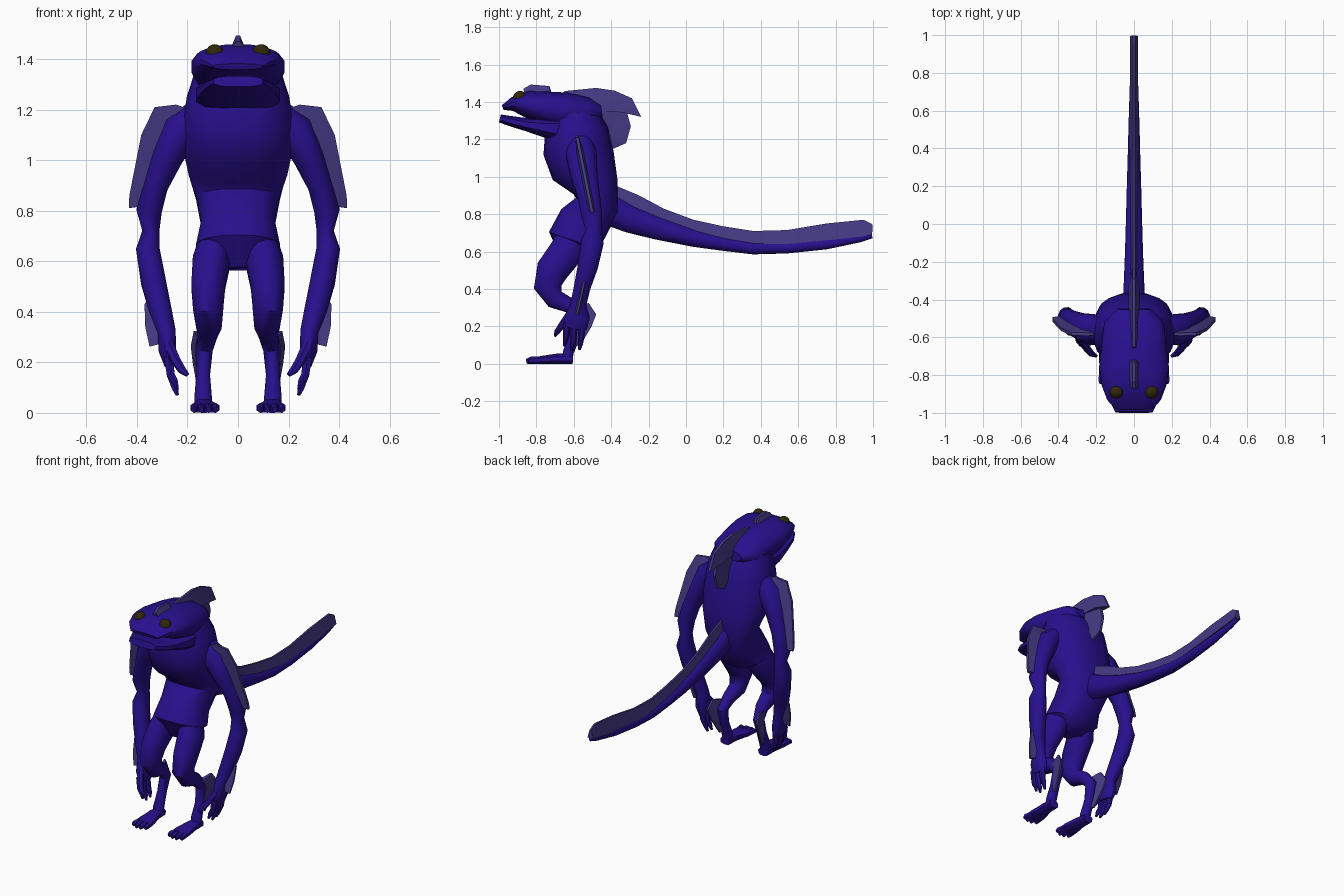
import bpy, bmesh, math
from mathutils import Vector


def material(name, rgb):
    m = bpy.data.materials.new(name)
    m.diffuse_color = (*rgb, 1)
    return m


SKIN = material("indigo skin", (0.021, 0.005, 0.27))
FIN = material("pale violet fin", (0.058, 0.042, 0.23))
EYE = material("dark amber eye", (0.03, 0.021, 0.003))


def finish(bm, name, mat, mirror=False, angle=40):
    bmesh.ops.recalc_face_normals(bm, faces=bm.faces)
    me = bpy.data.meshes.new(name)
    bm.to_mesh(me)
    bm.free()
    ob = bpy.data.objects.new(name, me)
    bpy.context.collection.objects.link(ob)
    me.materials.append(mat)
    bpy.ops.object.select_all(action='DESELECT')
    ob.select_set(True)
    bpy.context.view_layer.objects.active = ob
    bpy.ops.object.shade_smooth_by_angle(angle=math.radians(angle))
    if mirror:
        ob.modifiers.new("mirror", 'MIRROR').use_mirror_merge = False
    return ob


def add_loft(bm, stations, n=12, power=1.0):
    """Rings (x, y, z, half width, half depth) square to the path."""
    pts = [Vector(s[:3]) for s in stations]
    rings = []
    for i, s in enumerate(stations):
        t = (pts[min(i + 1, len(pts) - 1)] - pts[max(i - 1, 0)]).normalized()
        side = (Vector((1, 0, 0)) - t * t.x).normalized()
        up = t.cross(side)
        ring = []
        for k in range(n):
            a = 2 * math.pi * (k + 0.5) / n
            c, q = math.cos(a), math.sin(a)
            c = math.copysign(abs(c) ** power, c)
            q = math.copysign(abs(q) ** power, q)
            ring.append(bm.verts.new(pts[i] + side * c * s[3] + up * q * s[4]))
        rings.append(ring)
    for a, b in zip(rings, rings[1:]):
        for k in range(n):
            j = (k + 1) % n
            bm.faces.new((a[k], a[j], b[j], b[k]))
    bm.faces.new(rings[0])
    bm.faces.new(rings[-1])


def loft(name, stations, n=12, power=1.0, mirror=False):
    bm = bmesh.new()
    add_loft(bm, stations, n, power)
    return finish(bm, name, SKIN, mirror)


def fin(name, pairs, place, normal, base_t, edge_t, mirror=False):
    """Tapered web between base points and edge points."""
    bm = bmesh.new()
    nrm = Vector(normal)
    rings = []
    for bu, bv, eu, ev in pairs:
        b, e = Vector(place(bu, bv)), Vector(place(eu, ev))
        rings.append([bm.verts.new(p) for p in (
            b - nrm * base_t, b + nrm * base_t, e + nrm * edge_t, e - nrm * edge_t)])
    for a, b in zip(rings, rings[1:]):
        for k in range(4):
            j = (k + 1) % 4
            bm.faces.new((a[k], a[j], b[j], b[k]))
    bm.faces.new(rings[0])
    bm.faces.new(rings[-1])
    return finish(bm, name, FIN, mirror, 25)


def mid(rows):
    return [(0, *r) for r in rows]


# Torso, from crotch to neck
loft("torso", mid([
    (-0.61, 0.57, 0.07, 0.06), (-0.60, 0.66, 0.168, 0.14), (-0.55, 0.75, 0.147, 0.14),
    (-0.475, 0.85, 0.168, 0.12), (-0.485, 0.95, 0.198, 0.125), (-0.55, 1.06, 0.22, 0.18),
    (-0.58, 1.15, 0.22, 0.185), (-0.585, 1.25, 0.205, 0.17), (-0.60, 1.34, 0.175, 0.13)]), 18, 0.9)

# Head with open mouth: upper skull and lower jaw
loft("upper_head", mid([
    (-0.45, 1.35, 0.09, 0.03), (-0.52, 1.34, 0.16, 0.085), (-0.65, 1.35, 0.175, 0.103),
    (-0.76, 1.37, 0.188, 0.088), (-0.85, 1.387, 0.175, 0.073), (-0.93, 1.388, 0.145, 0.037),
    (-0.98, 1.37, 0.10, 0.013)]), 16, 0.85)
loft("lower_jaw", mid([
    (-0.60, 1.25, 0.17, 0.09), (-0.74, 1.262, 0.17, 0.058), (-0.85, 1.278, 0.15, 0.036),
    (-0.94, 1.298, 0.13, 0.028), (-0.995, 1.312, 0.10, 0.022)]), 12, 0.7)

# Eyes
bm = bmesh.new()
bmesh.ops.create_uvsphere(bm, u_segments=14, v_segments=9, radius=0.037)
bmesh.ops.translate(bm, verts=bm.verts, vec=(0.092, -0.888, 1.422))
finish(bm, "eyes", EYE, True)

# Tail
loft("tail", mid([
    (-0.42, 0.83, 0.062, 0.085), (-0.30, 0.775, 0.056, 0.075), (-0.15, 0.725, 0.05, 0.062),
    (0.05, 0.67, 0.044, 0.046), (0.20, 0.64, 0.040, 0.036), (0.36, 0.618, 0.035, 0.033),
    (0.54, 0.62, 0.030, 0.03), (0.75, 0.642, 0.023, 0.03), (0.93, 0.672, 0.017, 0.022),
    (0.995, 0.685, 0.012, 0.014)]), 10)


# Centre-line fins, in (y, z)
def centre(y, z):
    return (0, y, z)


X = (1, 0, 0)
fin("tail_fin", [
    (-0.38, 0.85, -0.37, 0.95), (-0.25, 0.79, -0.25, 0.90), (-0.12, 0.74, -0.12, 0.83),
    (0.05, 0.69, 0.04, 0.77), (0.20, 0.66, 0.20, 0.735), (0.36, 0.64, 0.36, 0.71),
    (0.54, 0.64, 0.54, 0.715), (0.75, 0.66, 0.75, 0.75), (0.94, 0.68, 0.95, 0.77),
    (0.995, 0.69, 0.998, 0.745)], centre, X, 0.022, 0.006)
fin("brow_fin", [
    (-0.86, 1.44, -0.87, 1.47), (-0.83, 1.44, -0.83, 1.493), (-0.73, 1.44, -0.73, 1.485),
    (-0.72, 1.43, -0.72, 1.455)], centre, X, 0.03, 0.008)
fin("head_crest", [
    (-0.68, 1.42, -0.65, 1.458), (-0.54, 1.38, -0.48, 1.475), (-0.46, 1.35, -0.38, 1.46),
    (-0.40, 1.35, -0.29, 1.42), (-0.33, 1.342, -0.24, 1.32)], centre, X, 0.028, 0.008)
fin("back_fin", [
    (-0.50, 1.35, -0.32, 1.36), (-0.48, 1.28, -0.295, 1.27), (-0.44, 1.2, -0.32, 1.18),
    (-0.42, 1.13, -0.40, 1.145)], centre, X, 0.028, 0.008)

# Arms
loft("arms", [
    (0.15, -0.56, 1.19, 0.06, 0.06), (0.225, -0.56, 1.12, 0.075, 0.085),
    (0.28, -0.545, 1.01, 0.062, 0.075), (0.325, -0.52, 0.90, 0.05, 0.062),
    (0.352, -0.505, 0.80, 0.052, 0.058), (0.345, -0.495, 0.72, 0.035, 0.045),
    (0.357, -0.50, 0.65, 0.048, 0.062), (0.335, -0.525, 0.52, 0.051, 0.056),
    (0.308, -0.555, 0.41, 0.046, 0.046), (0.282, -0.575, 0.32, 0.037, 0.044),
    (0.28, -0.58, 0.25, 0.036, 0.068), (0.268, -0.588, 0.19, 0.024, 0.06)], 12, mirror=True)

# Fingers and thumb
bm = bmesh.new()
for y, tip in ((-0.635, 0.095), (-0.597, 0.07), (-0.555, 0.075)):
    add_loft(bm, [(0.275, y, 0.22, 0.02, 0.02), (0.266, y - 0.005, 0.15, 0.018, 0.018),
                  (0.25, y - 0.01, tip + 0.03, 0.014, 0.014), (0.24, y - 0.015, tip, 0.007, 0.007)], 6)
add_loft(bm, [(0.275, -0.62, 0.27, 0.022, 0.02), (0.245, -0.665, 0.205, 0.02, 0.018),
              (0.222, -0.69, 0.17, 0.017, 0.015), (0.20, -0.70, 0.15, 0.009, 0.008)], 6)
finish(bm, "fingers", SKIN, True)

# Arm fins, in (x, z), leaning with the arm
fin("shoulder_fins", [
    (0.20, 1.14, 0.20, 1.205), (0.24, 1.12, 0.245, 1.22), (0.28, 1.08, 0.33, 1.21),
    (0.31, 0.99, 0.383, 1.10), (0.345, 0.87, 0.43, 0.86), (0.36, 0.82, 0.432, 0.81)],
    lambda x, z: (x, -0.58 + (1.2 - z) * 0.2, z), (0, 1, 0), 0.025, 0.008, True)
fin("forearm_fins", [
    (0.32, 0.45, 0.352, 0.455), (0.31, 0.41, 0.37, 0.43), (0.295, 0.34, 0.367, 0.34),
    (0.28, 0.28, 0.35, 0.262)],
    lambda x, z: (x, -0.54 - (0.46 - z) * 0.22, z), (0, 1, 0), 0.02, 0.006, True)

# Legs, bent back at the hock
loft("legs", [
    (0.085, -0.60, 0.69, 0.065, 0.09), (0.105, -0.64, 0.60, 0.077, 0.095),
    (0.118, -0.715, 0.50, 0.069, 0.09), (0.118, -0.74, 0.41, 0.062, 0.076),
    (0.115, -0.70, 0.345, 0.052, 0.055), (0.12, -0.62, 0.31, 0.04, 0.042),
    (0.132, -0.57, 0.25, 0.033, 0.038), (0.138, -0.595, 0.15, 0.028, 0.032),
    (0.138, -0.63, 0.06, 0.036, 0.03), (0.138, -0.635, 0.015, 0.036, 0.03)], 12, mirror=True)
fin("leg_fins", [
    (-0.60, 0.30, -0.52, 0.325), (-0.57, 0.26, -0.48, 0.265), (-0.58, 0.2, -0.505, 0.20),
    (-0.60, 0.11, -0.57, 0.09)],
    lambda y, z: (0.145 + max(0, y + 0.6) * 0.3, y, z), X, 0.015, 0.006, True)

# Feet with four toes each
bm = bmesh.new()
add_loft(bm, [(0.138, -0.605, 0.024, 0.035, 0.024), (0.137, -0.68, 0.028, 0.038, 0.028),
              (0.132, -0.76, 0.022, 0.055, 0.022), (0.131, -0.80, 0.018, 0.056, 0.018)], 10, 0.7)
for i in range(4):
    u = i - 1.5
    tip = -0.86 + 0.012 * abs(u)
    add_loft(bm, [(0.131 + u * 0.026, -0.77, 0.018, 0.014, 0.018),
                  (0.131 + u * 0.029, -0.825, 0.02, 0.016, 0.02),
                  (0.131 + u * 0.030, tip, 0.013, 0.010, 0.013)], 6)
finish(bm, "feet", SKIN, True)
